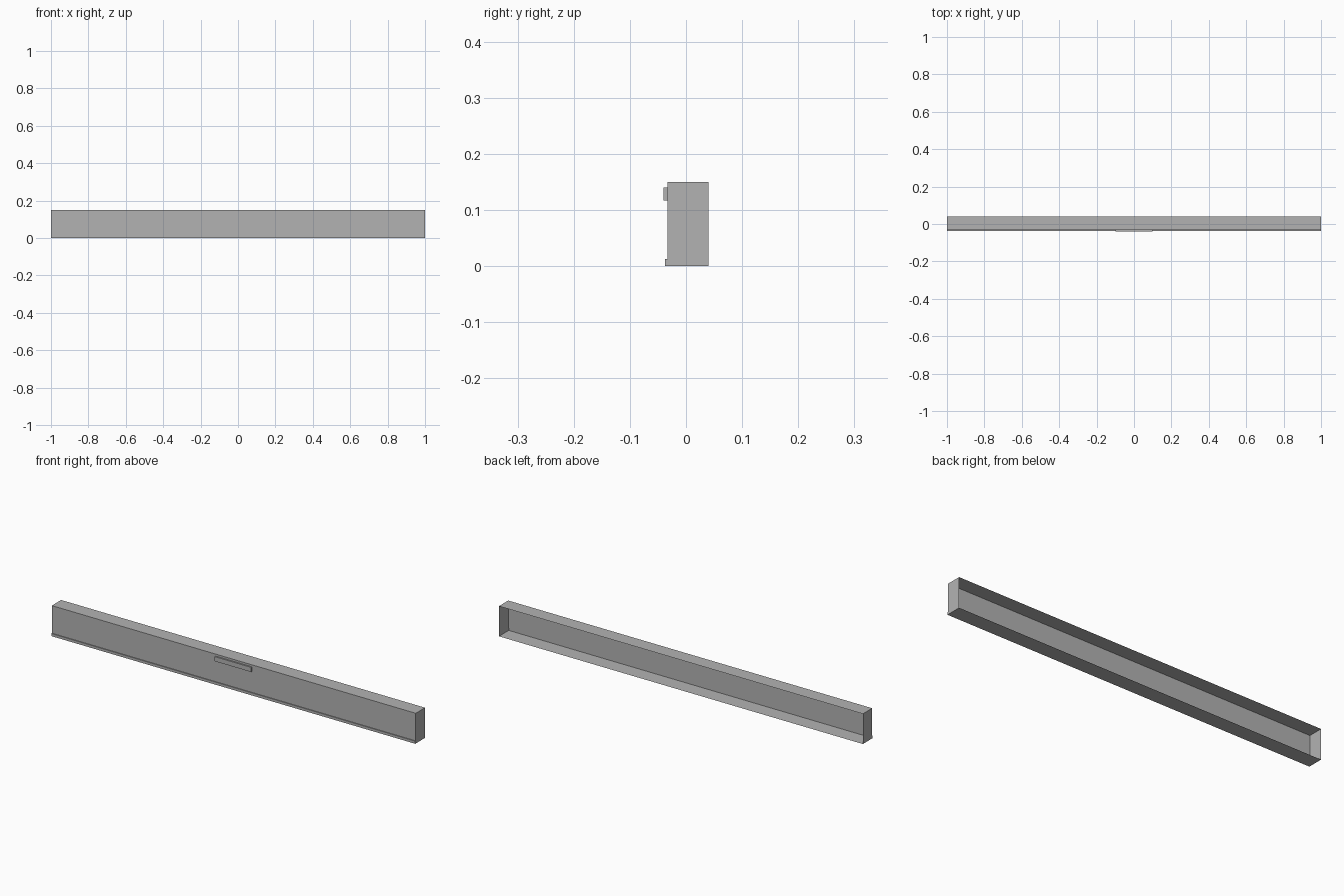
import bpy
import bmesh

cube = bpy.data.objects.get("Cube")
if cube:
    bpy.data.objects.remove(cube, do_unlink=True)

grey = bpy.data.materials.new("plain_grey")
grey.use_nodes = True
colour = (0.45, 0.45, 0.45, 1)
grey.diffuse_color = colour
grey.node_tree.nodes["Principled BSDF"].inputs["Base Color"].default_value = colour


def extruded_sheet(name, profile, half_length):
    """Sweep an open (y, z) profile along x and cap both ends; the back stays open."""
    bm = bmesh.new()
    left, right = ([bm.verts.new((x, y, z)) for y, z in profile]
                   for x in (half_length, -half_length))
    for i in range(len(profile) - 1):
        bm.faces.new((left[i], left[i + 1], right[i + 1], right[i]))
    bm.faces.new(left[::-1])
    bm.faces.new(right)
    bmesh.ops.recalc_face_normals(bm, faces=bm.faces)
    # The front panel must face outwards
    bm.normal_update()
    front = min(bm.faces, key=lambda f: f.calc_center_median().y)
    if front.normal.y > 0:
        bmesh.ops.reverse_faces(bm, faces=bm.faces)
    mesh = bpy.data.meshes.new(name)
    bm.to_mesh(mesh)
    bm.free()
    mesh.materials.append(grey)
    obj = bpy.data.objects.new(name, mesh)
    bpy.context.collection.objects.link(obj)
    return obj


BACK, FRONT, LIP, GRIP = 0.04, -0.033, -0.037, -0.04

# Open-backed drawer front with a small lip along its lower edge
extruded_sheet("front_panel", [(BACK, 0), (LIP, 0), (LIP, 0.013), (FRONT, 0.013),
                               (FRONT, 0.15), (BACK, 0.15)], 1.0)

# Slim bar handle against the panel
extruded_sheet("handle", [(FRONT, 0.117), (GRIP, 0.117), (GRIP, 0.14), (FRONT, 0.14)], 0.1)
